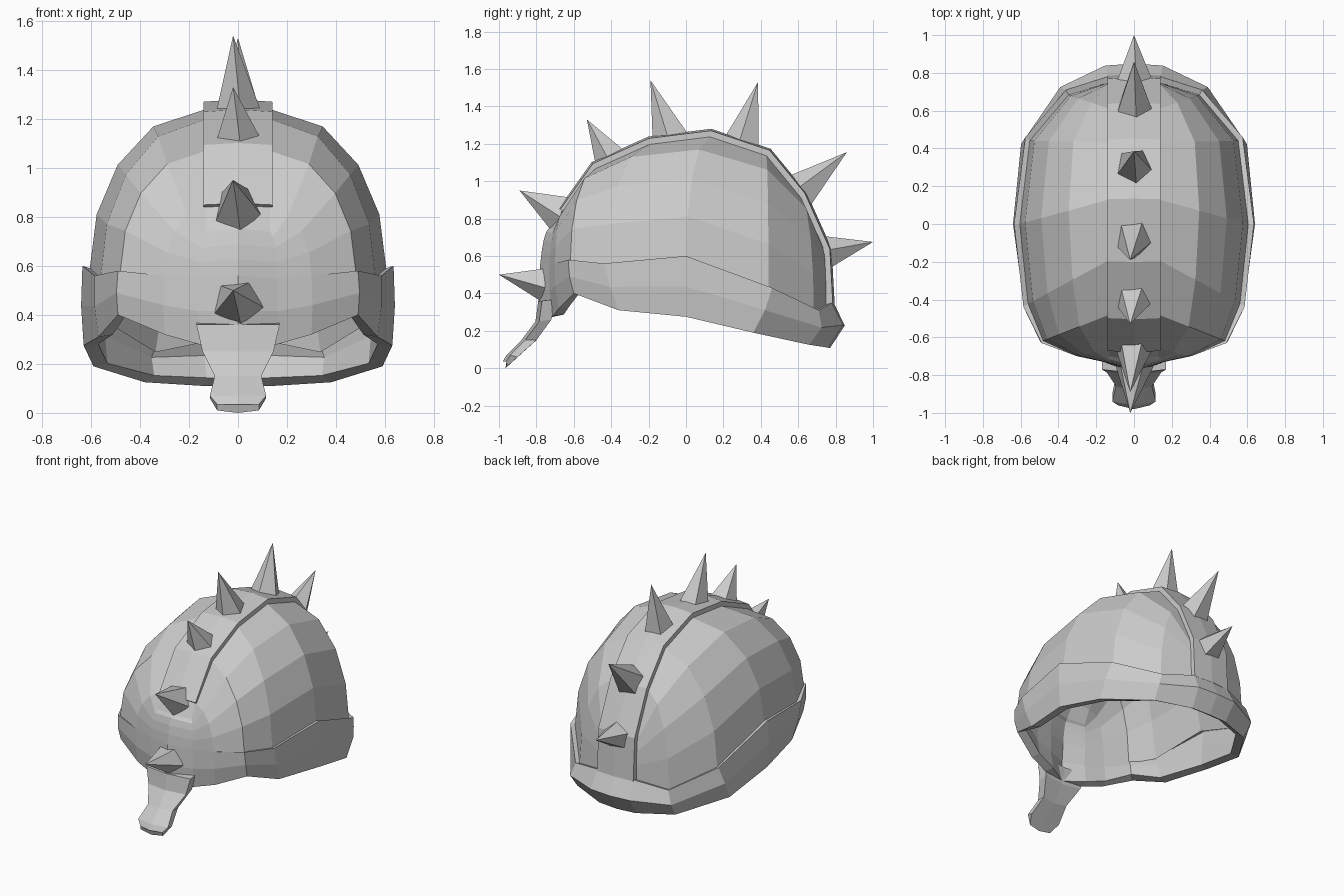
import bpy, bmesh
from math import sin, cos, pi
from mathutils import Vector as V

if "Cube" in bpy.data.objects:
    bpy.data.objects.remove(bpy.data.objects["Cube"])


def make(name, bm):
    me = bpy.data.meshes.new(name)
    bmesh.ops.remove_doubles(bm, verts=bm.verts, dist=0.0005)
    bmesh.ops.recalc_face_normals(bm, faces=bm.faces)
    bm.to_mesh(me)
    bm.free()
    ob = bpy.data.objects.new(name, me)
    bpy.context.collection.objects.link(ob)
    return ob


def loft(name, sections):
    """Closed cross-sections joined into a capped solid."""
    bm = bmesh.new()
    rings = [[bm.verts.new(p) for p in s] for s in sections]
    n = len(rings[0])
    for a, b in zip(rings, rings[1:]):
        for i in range(n):
            bm.faces.new((a[i], a[(i + 1) % n], b[(i + 1) % n], b[i]))
    bm.faces.new(rings[0])
    bm.faces.new(rings[-1][::-1])
    return make(name, bm)


# Half outlines of the shell, front to back: rim edge, top of band, crown edge (y, z)
rim = [(.16, -.71, .28), (.30, -.68, .32), (.49, -.60, .40), (.57, -.36, .31),
       (.63, 0, .275), (.59, .36, .19), (.38, .66, .125), (.14, .76, .11)]
band = [(.16, -.73, .55), (.30, -.70, .56), (.49, -.63, .58), (.585, -.44, .56),
        (.635, 0, .60), (.575, .46, .43), (.36, .71, .31), (.14, .78, .35)]
crown = [(-.70, .74), (-.66, .84), (-.48, 1.07), (-.19, 1.20),
         (.13, 1.24), (.43, 1.14), (.61, .92), (.74, .63)]
push = [.01, .01, .01, .01, .008, .02, .045, .07]
inset = [0, 0, .015, .03, .03, .03, .03, .03]
W = .13

# Shell: each column runs rim, band, ledge, then a quarter ellipse up to the crown
cols = []
for b, t, r, p, k in zip(rim, band, crown, push, inset):
    b, t = V(b), V(t)
    out = V((t.x, t.y, 0)).normalized()
    base = t - out * k - V((0, 0, k * .3))
    col = [b, (b + t) / 2 + out * p, t]
    for s in (0, .22, .45, .7, 1):
        a = s * pi / 2
        col.append(V((W + (base.x - W) * cos(a),
                      base.y + (r[0] - base.y) * (1 - cos(a)),
                      base.z + (r[1] - base.z) * sin(a))))
    cols.append(col)

path = cols[0] + [c[-1] for c in cols[1:-1]] + cols[-1][::-1]
bulge = [.08, .06, .05, .05, .045, .04, .035, .03] + [.01] * 14
middle = []
for p, d in zip(path, bulge):
    o = V((0, p.y, p.z - .4)).normalized() * d
    middle.append(V((0, p.y, p.z)) + o)

bm = bmesh.new()
for m in (1, -1):
    vert = lambda p: bm.verts.new((p.x * m, p.y, p.z))
    grid = [[vert(p) for p in c] for c in cols]
    edge = grid[0] + [c[-1] for c in grid[1:-1]] + grid[-1][::-1]
    mid = [vert(p) for p in middle]
    for a, b in list(zip(grid, grid[1:])) + [(edge, mid)]:
        for i in range(len(a) - 1):
            bm.faces.new((a[i], a[i + 1], b[i + 1], b[i]))
bmesh.ops.remove_doubles(bm, verts=bm.verts, dist=0.0005)
bmesh.ops.recalc_face_normals(bm, faces=bm.faces)
shell = make("helmet_shell", bm)
top = max(shell.data.polygons, key=lambda f: f.center.z)
if top.normal.z < 0:
    shell.data.flip_normals()
sol = shell.modifiers.new("thickness", 'SOLIDIFY')
sol.thickness, sol.offset = .06, -1

# Raised centre ridge, flush at the brow and standing proud over the top and back
pts = [V((0, y, z)) for y, z in crown[1:] + [(.755, .34)]]
sections = []
for i, p in enumerate(pts):
    d = (pts[min(i + 1, len(pts) - 1)] - pts[max(i - 1, 0)]).normalized()
    n = V((0, -d.z, d.y))
    h = .015 if i == 0 else .03
    X = V((W + .01, 0, 0))
    sections.append([p - X - n * .03, p - X + n * h, p + n * (h + .01),
                     p + X + n * h, p + X - n * .03])
loft("centre_ridge", sections)

# Nose guard: half width, front (y, z), back (y, z)
guard = [(.17, -.79, .36, -.70, .36), (.145, -.805, .25, -.73, .25),
         (.095, -.88, .15, -.81, .14), (.115, -.96, .07, -.91, .05),
         (.085, -.98, .035, -.965, .0)]
loft("nose_guard", [[(-w, fy + .02, fz), (0, fy, fz), (w, fy + .02, fz),
                     (w, by + .01, bz + .01), (0, by, bz), (-w, by + .01, bz + .01)]
                    for w, fy, fz, by, bz in guard])

# Five-sided spikes: base end a, base end b, tip, all as (y, z)
spikes = [((-.785, .35), (-.76, .545), (-1, .50)),
          ((-.72, .72), (-.60, .93), (-.89, .95)),
          ((-.49, 1.08), (-.31, 1.17), (-.53, 1.33)),
          ((-.18, 1.21), (.04, 1.25), (-.19, 1.54)),
          ((.20, 1.23), (.41, 1.17), (.385, 1.53)),
          ((.54, 1.03), (.69, .87), (.86, 1.155)),
          ((.755, .71), (.78, .52), (1, .675))]
for k, (a, b, t) in enumerate(spikes):
    a, b = V((0, *a)), V((0, *b))
    c, u = (a + b) / 2, (b - a) / 2
    c -= (c - V((0, 0, .5))).normalized() * .02
    bm = bmesh.new()
    ring = [bm.verts.new(c + u * cos(q) + V((.105 * sin(q), 0, 0)))
            for q in (2 * pi * i / 5 + .5 for i in range(5))]
    tip = bm.verts.new((-.02 if k < 4 else 0, *t))
    bm.faces.new(ring)
    for i in range(5):
        bm.faces.new((ring[i], ring[(i + 1) % 5], tip))
    make(f"spike_{k + 1}", bm)
